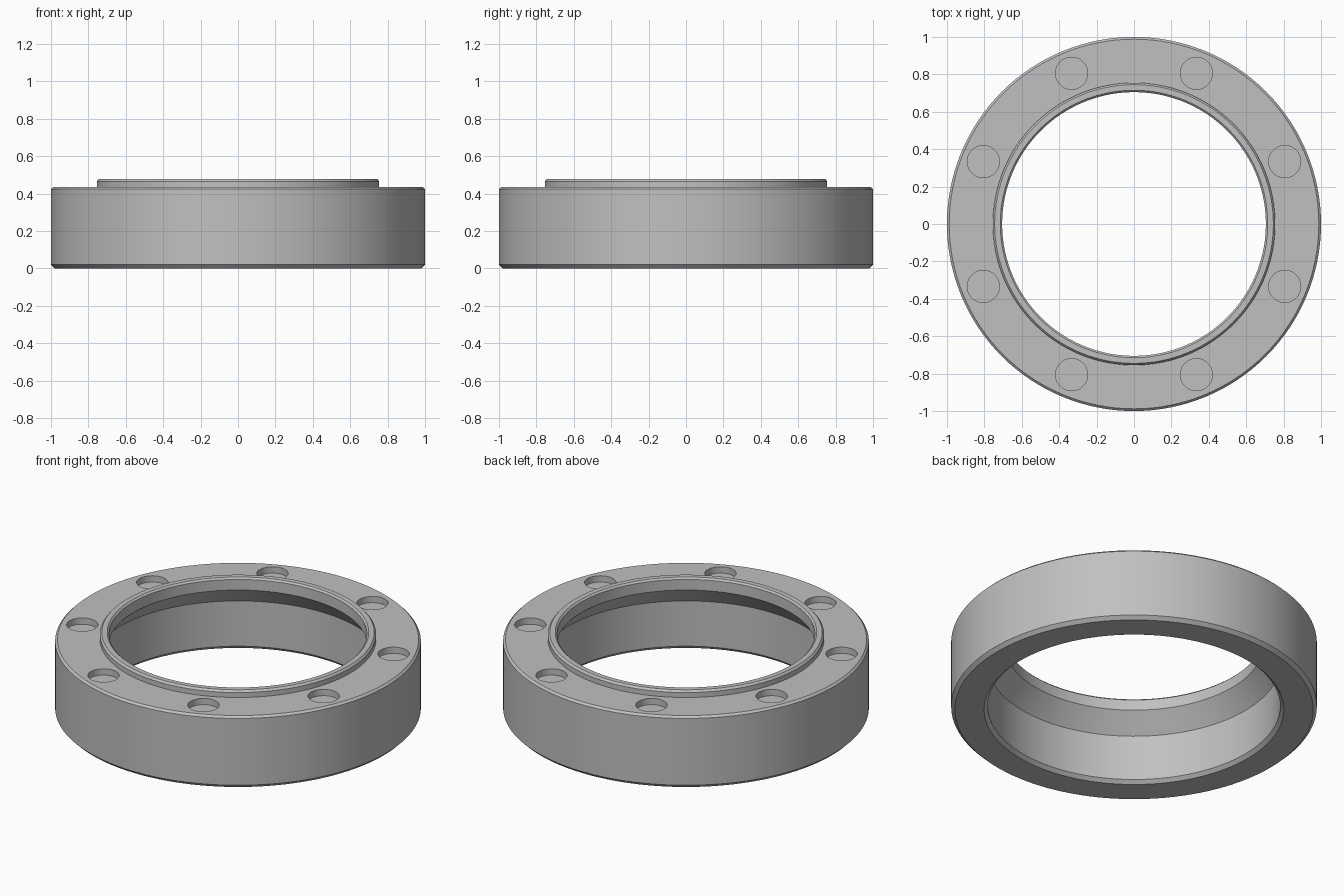
import bpy, bmesh, math

if "Cube" in bpy.data.objects:
    bpy.data.objects.remove(bpy.data.objects["Cube"])

grey = bpy.data.materials.new("light_grey")
grey.diffuse_color = (0.53, 0.53, 0.53, 1)
grey.use_nodes = True
grey.node_tree.nodes["Principled BSDF"].inputs["Base Color"].default_value = grey.diffuse_color

# Ring cross-section (radius, height), closed loop
PROFILE = [(0.82, 0), (0.98, 0), (1.0, 0.02), (1.0, 0.423), (0.988, 0.435),
           (0.755, 0.435), (0.755, 0.465), (0.745, 0.477), (0.715, 0.477),
           (0.705, 0.467), (0.705, 0.403), (0.80, 0.293), (0.80, 0.02)]
SEGMENTS = 128


def add_object(name, bm):
    bmesh.ops.recalc_face_normals(bm, faces=bm.faces[:])
    mesh = bpy.data.meshes.new(name)
    bm.to_mesh(mesh)
    bm.free()
    mesh.materials.append(grey)
    ob = bpy.data.objects.new(name, mesh)
    bpy.context.collection.objects.link(ob)
    return ob


# Flange ring: revolve the cross-section
bm = bmesh.new()
loops = []
for i in range(SEGMENTS):
    a = 2 * math.pi * i / SEGMENTS
    loops.append([bm.verts.new((r * math.cos(a), r * math.sin(a), z)) for r, z in PROFILE])
n = len(PROFILE)
for i in range(SEGMENTS):
    a, b = loops[i], loops[(i + 1) % SEGMENTS]
    for j in range(n):
        k = (j + 1) % n
        bm.faces.new((a[j], b[j], b[k], a[k]))
ring = add_object("flange_ring", bm)

# Eight shallow round pockets in the top face
bm = bmesh.new()
for i in range(8):
    a = math.radians(22.5 + 45 * i)
    made = bmesh.ops.create_cone(bm, cap_ends=True, segments=40, radius1=0.086,
                                 radius2=0.086, depth=0.2)
    bmesh.ops.translate(bm, verts=made["verts"],
                        vec=(0.872 * math.cos(a), 0.872 * math.sin(a), 0.397 + 0.1))
cutter = add_object("pocket_cutter", bm)
cutter.hide_render = True
cutter.hide_set(True)

cut = ring.modifiers.new("pockets", 'BOOLEAN')
cut.operation = 'DIFFERENCE'
cut.solver = 'EXACT'
cut.object = cutter

# Apply the cut, remove the helper and smooth the round walls
bpy.context.view_layer.objects.active = ring
ring.select_set(True)
bpy.ops.object.modifier_apply(modifier=cut.name)
bpy.data.objects.remove(cutter)
bpy.ops.object.shade_smooth_by_angle(angle=math.radians(25))
